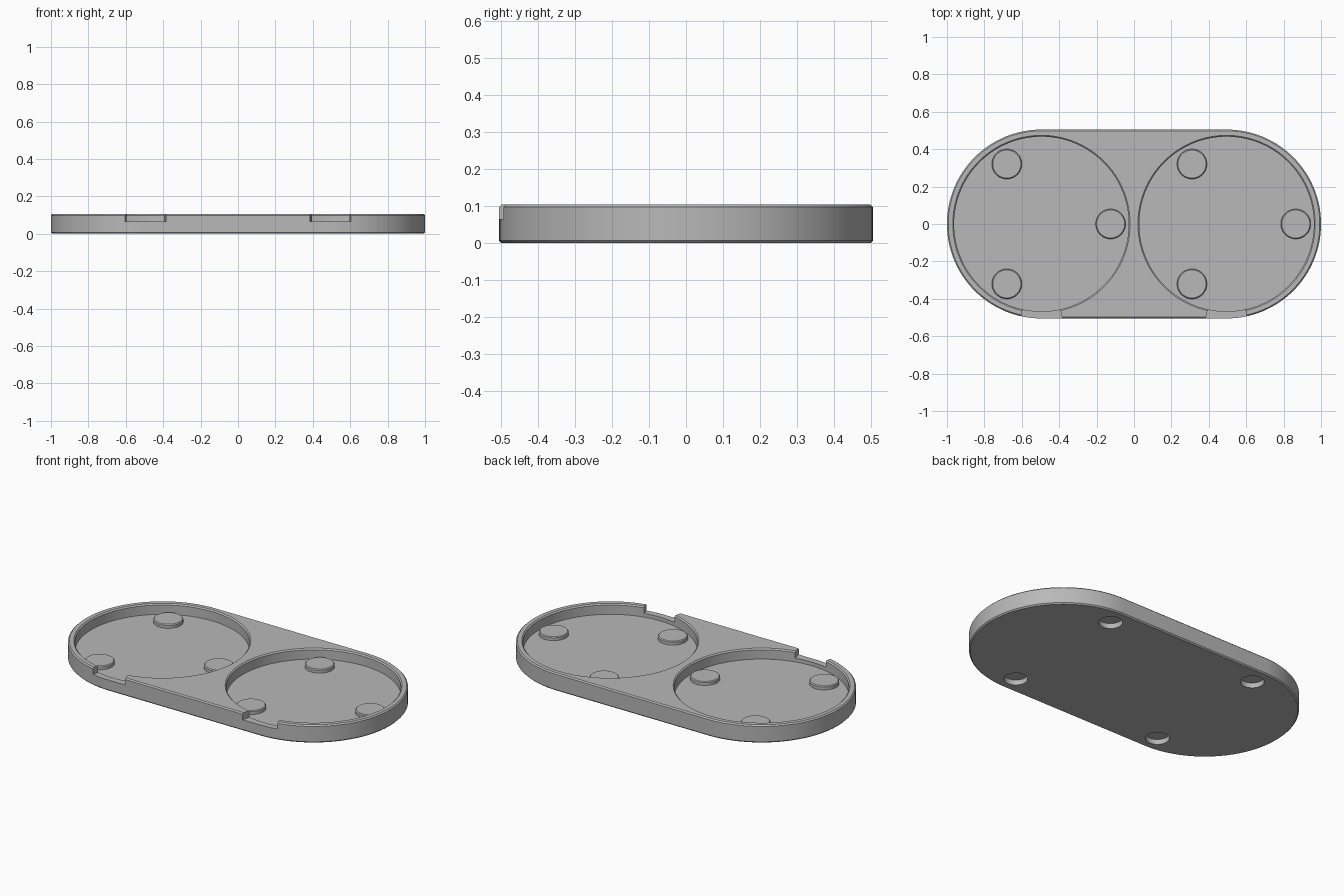
import bpy, bmesh
from math import sin, cos, pi, radians
from mathutils import Vector

if "Cube" in bpy.data.objects:
    bpy.data.objects.remove(bpy.data.objects["Cube"])

# Main sizes
HEIGHT, FLOOR, STEP = 0.105, 0.043, 0.065
OUTER, POCKET, SPREAD = 0.505, 0.467, 0.495
EDGE = 0.007

grey = bpy.data.materials.new("plain_grey")
grey.use_nodes = True
colour = (0.48, 0.48, 0.48, 1)
grey.diffuse_color = colour
grey.node_tree.nodes["Principled BSDF"].inputs["Base Color"].default_value = colour


def ring(radius, z, stretch=0.0, half=64):
    """Circle, or a stadium when its two halves are pulled apart along x."""
    points = []
    for side in (0, 1):
        for i in range(half + (1 if stretch else 0)):
            a = -pi / 2 + pi * (side + i / half)
            points.append((radius * cos(a) + (-stretch if side else stretch),
                           radius * sin(a), z))
    return points


def loft(name, rings, offset=(0, 0, 0)):
    """Closed solid skinned through a stack of matching rings."""
    bm = bmesh.new()
    rows = [[bm.verts.new(Vector(p) + Vector(offset)) for p in r] for r in rings]
    for low, high in zip(rows, rows[1:]):
        for i in range(len(low)):
            j = (i + 1) % len(low)
            bm.faces.new((low[i], low[j], high[j], high[i]))
    bm.faces.new(rows[0][::-1])
    bm.faces.new(rows[-1])
    bmesh.ops.recalc_face_normals(bm, faces=bm.faces)
    mesh = bpy.data.meshes.new(name)
    bm.to_mesh(mesh)
    bm.free()
    mesh.materials.append(grey)
    obj = bpy.data.objects.new(name, mesh)
    bpy.context.collection.objects.link(obj)
    return obj


def activate(obj):
    bpy.ops.object.select_all(action="DESELECT")
    obj.select_set(True)
    bpy.context.view_layer.objects.active = obj


def cut(body, cutter):
    """Subtract the cutter from the body and discard it."""
    cutter.hide_render = True
    activate(body)
    mod = body.modifiers.new("cut", "BOOLEAN")
    mod.operation, mod.solver, mod.object = "DIFFERENCE", "EXACT", cutter
    bpy.ops.object.modifier_apply(modifier=mod.name)
    bpy.data.objects.remove(cutter)


def smooth(obj):
    activate(obj)
    bpy.ops.object.shade_smooth_by_angle(angle=radians(30))


# Stadium-shaped tray body with softened top and bottom edges
tray = loft("tray_body", [
    ring(OUTER - EDGE, 0, SPREAD),
    ring(OUTER, EDGE, SPREAD),
    ring(OUTER, HEIGHT - EDGE, SPREAD),
    ring(OUTER - EDGE, HEIGHT, SPREAD)])

for side, label in ((1, "left"), (-1, "right")):
    centre = Vector((side * SPREAD, 0, 0))

    # Round pocket with a chamfered rim
    cut(tray, loft("pocket_cutter", [
        ring(POCKET, FLOOR),
        ring(POCKET, HEIGHT - EDGE),
        ring(POCKET + 3 * EDGE, HEIGHT + 2 * EDGE)], centre))

    # Wedge notch through the front wall
    corners = [(0.44, -12.4), (0.57, -12.4), (0.57, 12.4), (0.44, 12.4)]
    cut(tray, loft("notch_cutter", [
        [(r * sin(radians(a)), -r * cos(radians(a)), z) for r, a in corners]
        for z in (STEP, HEIGHT + 0.05)], centre))

    # Blind holes in the underside
    for y in (-0.395, 0.395):
        cut(tray, loft("hole_cutter", [ring(0.064, -0.02, half=32),
                                       ring(0.064, 0.03, half=32)],
                       (side * SPREAD, y, 0)))

    # Three support pads on the pocket floor
    for n in range(3):
        a = n * 2 * pi / 3
        pad = loft(f"{label}_support_pad_{n + 1}", [
            ring(0.08, FLOOR - 0.003, half=32),
            ring(0.08, STEP - 0.005, half=32),
            ring(0.075, STEP, half=32)],
            centre + Vector((0.37 * cos(a), 0.37 * sin(a), 0)))
        smooth(pad)

smooth(tray)
